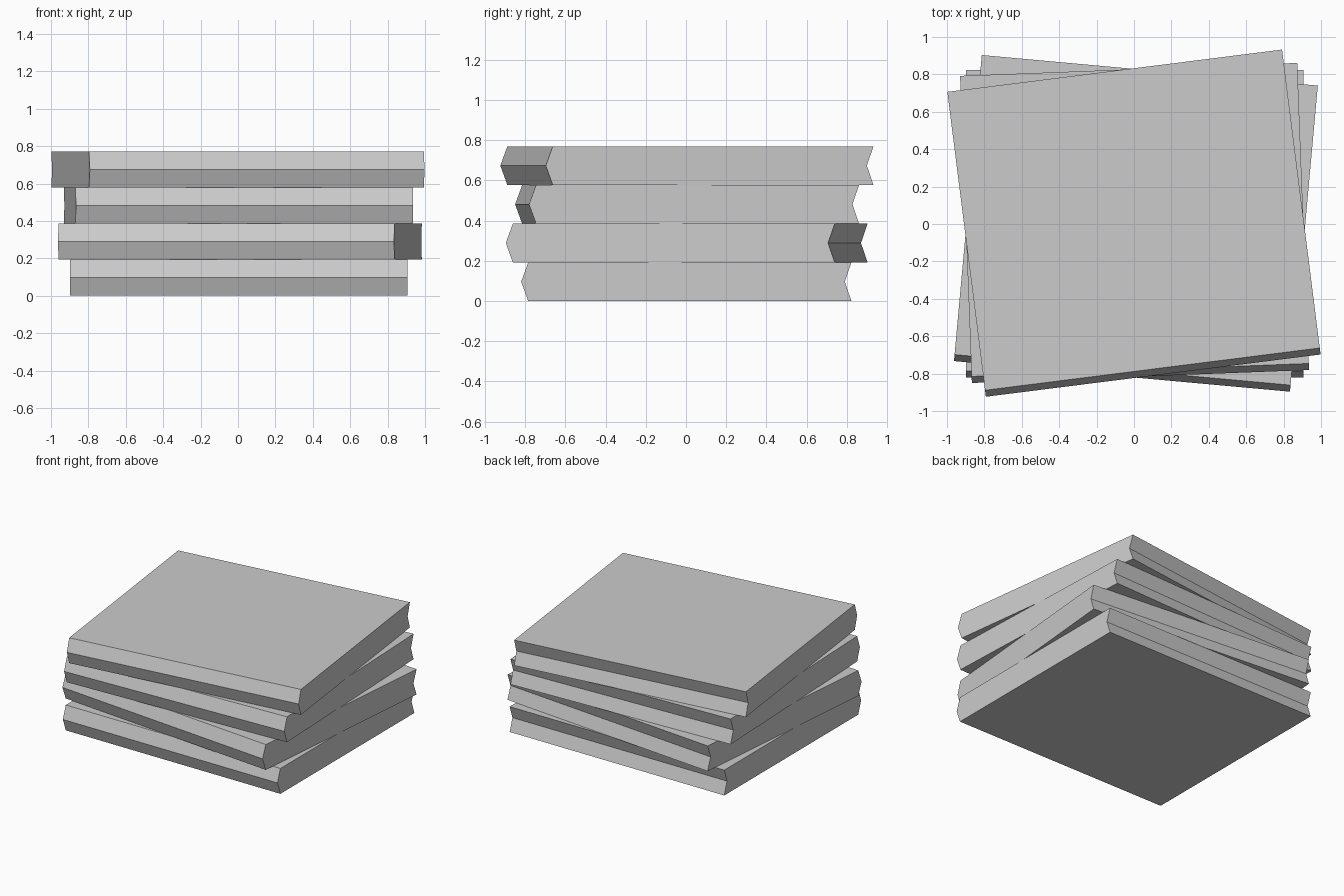
import bpy
import bmesh
from math import radians

cube = bpy.data.objects.get("Cube")
if cube:
    bpy.data.objects.remove(cube, do_unlink=True)

# One plain grey for every slab
grey = bpy.data.materials.new("light_grey")
grey.use_nodes = True
colour = (0.6, 0.6, 0.6, 1.0)
grey.diffuse_color = colour
grey.node_tree.nodes["Principled BSDF"].inputs["Base Color"].default_value = colour

HALF_WIDTH = 0.902
HEIGHT = 0.1925

# Side profile (y, height fraction): pointed front, notched back
PROFILE = [(-0.785, 0), (-0.82, 0.5), (-0.785, 1),
           (0.823, 1), (0.79, 0.5), (0.823, 0)]


def make_slab(name, level, turn, x, y):
    """Extrude the profile across the width, then stack and turn it."""
    bm = bmesh.new()
    profile = [bm.verts.new((-HALF_WIDTH, py, f * HEIGHT)) for py, f in PROFILE]
    end = bm.faces.new(profile)
    extruded = bmesh.ops.extrude_face_region(bm, geom=[end], use_keep_orig=True)
    moved = [v for v in extruded["geom"] if isinstance(v, bmesh.types.BMVert)]
    bmesh.ops.translate(bm, verts=moved, vec=(2 * HALF_WIDTH, 0, 0))
    bmesh.ops.recalc_face_normals(bm, faces=bm.faces)
    mesh = bpy.data.meshes.new(name)
    bm.to_mesh(mesh)
    bm.free()
    mesh.materials.append(grey)
    slab = bpy.data.objects.new(name, mesh)
    slab.location = (x, y, level * HEIGHT)
    slab.rotation_euler.z = radians(turn)
    bpy.context.collection.objects.link(slab)


# Loosely twisted stack, bottom to top
make_slab("bottom_slab", 0, 0, 0.004, 0)
make_slab("lower_middle_slab", 1, -5.2, 0.01, 0.002)
make_slab("upper_middle_slab", 2, 2.2, 0.003, 0.004)
make_slab("top_slab", 3, 7.2, 0, 0.003)
